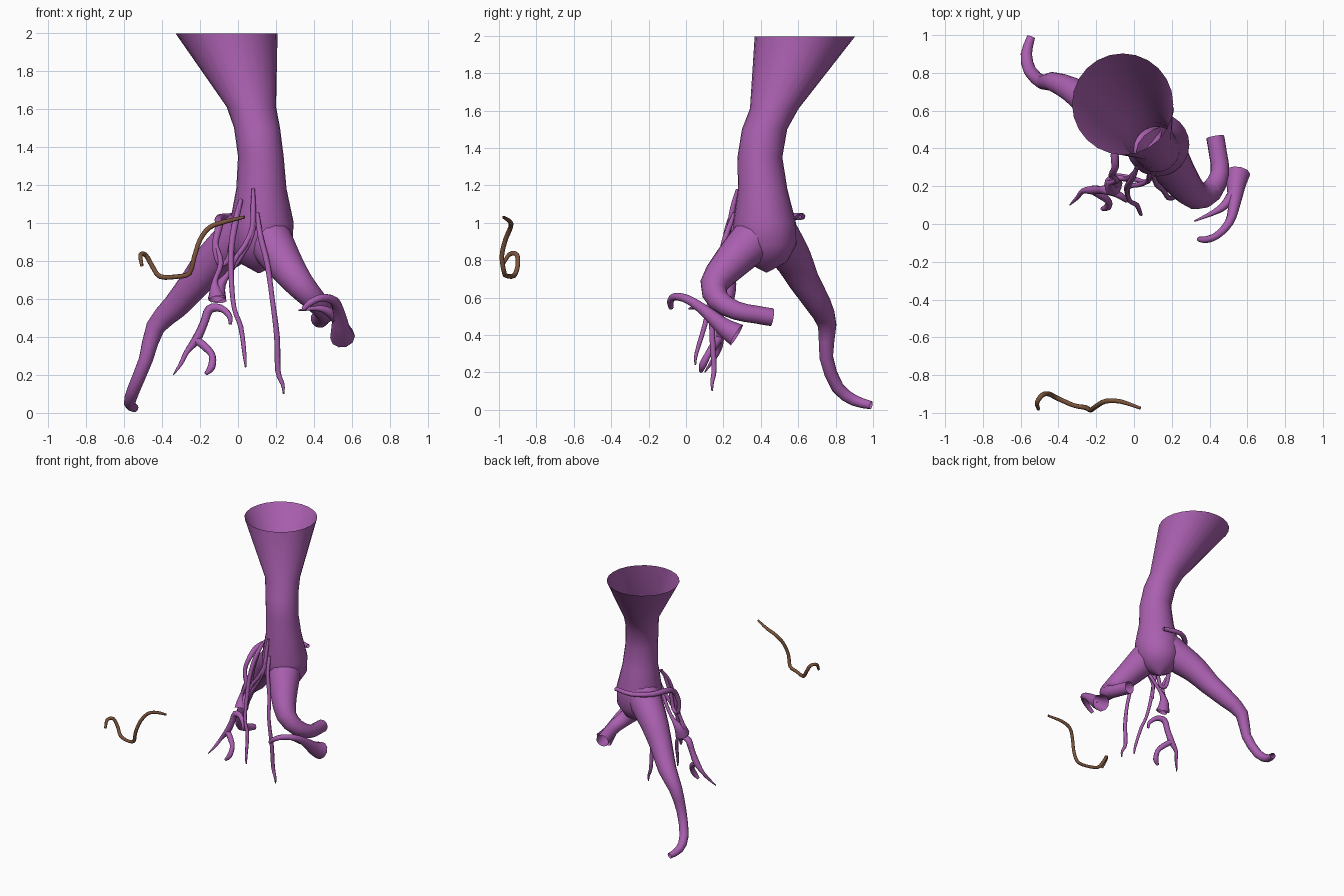
import bpy, bmesh
from math import cos, sin, tau, radians
from mathutils import Vector


def material(name, col):
    m = bpy.data.materials.new(name)
    m.diffuse_color = (*col, 1)
    return m


PURPLE = material("purple_bark", (0.40, 0.115, 0.43))
BROWN = material("brown_twig", (0.20, 0.09, 0.045))


def smooth_path(pts, n):
    # Catmull-Rom interpolation of (x, y, z, radius) points
    p = [Vector(q) for q in pts]
    p = [2 * p[0] - p[1]] + p + [2 * p[-1] - p[-2]]
    out = []
    for a, b, c, d in zip(p, p[1:], p[2:], p[3:]):
        for k in range(n):
            t = k / n
            out.append(0.5 * (2 * b + (c - a) * t + (2 * a - 5 * b + 4 * c - d) * t ** 2
                              + (3 * b - a - 3 * c + d) * t ** 3))
    return out + [p[-2]]


def tube(name, pts, sides=8, steps=3, level=False, mat=PURPLE):
    # open tube along a path; level=True keeps every ring horizontal
    path = smooth_path(pts, steps)
    pos = [q.to_3d() for q in path]
    bm = bmesh.new()
    rings, u = [], Vector((1, 0, 0.01))
    for i, q in enumerate(path):
        t = (pos[min(i + 1, len(pos) - 1)] - pos[max(i - 1, 0)]).normalized()
        if level:
            t = Vector((0, 0, 1))
        u = (u - t * u.dot(t)).normalized()
        v = t.cross(u)
        r = max(q[3], 0.002)
        rings.append([bm.verts.new(pos[i] + r * (cos(tau * k / sides) * u + sin(tau * k / sides) * v))
                      for k in range(sides)])
    for a, b in zip(rings, rings[1:]):
        for k in range(sides):
            j = (k + 1) % sides
            bm.faces.new((a[k], a[j], b[j], b[k]))
    me = bpy.data.meshes.new(name)
    bm.to_mesh(me)
    bm.free()
    me.materials.append(mat)
    ob = bpy.data.objects.new(name, me)
    bpy.context.collection.objects.link(ob)
    bpy.context.view_layer.objects.active = ob
    ob.select_set(True)
    bpy.ops.object.shade_smooth_by_angle(angle=radians(50))
    ob.select_set(False)
    return ob


# Flared hollow trunk
tube("trunk", [(.11, .43, .735, .005), (.115, .43, .79, .11), (.12, .425, .88, .165), (.125, .42, 1.0, .168),
               (.123, .41, 1.18, .132), (.12, .395, 1.35, .12), (.10, .42, 1.5, .121), (.07, .472, 1.61, .13),
               (-.06, .635, 1.995, .268)], 24, 1, True)

# Large roots
tube("left_root", [(.06, .46, .96, .13), (-.04, .52, .88, .115), (-.13, .575, .80, .10), (-.22, .63, .69, .083),
                   (-.33, .71, .56, .068), (-.435, .755, .45, .05), (-.485, .75, .28, .037),
                   (-.55, .81, .12, .034), (-.57, .90, .05, .03), (-.545, .99, .025, .022)], 14, 2)
tube("right_root", [(.13, .42, .97, .13), (.19, .32, .87, .115), (.255, .225, .77, .095), (.33, .15, .67, .075),
                    (.41, .175, .585, .06), (.455, .27, .53, .05), (.445, .37, .51, .048),
                    (.43, .46, .495, .048)], 14, 2)

# Loose forked root at the right
tube("right_branch", [(.55, .27, .40, .066), (.54, .20, .445, .05), (.53, .10, .53, .032), (.505, .01, .59, .024),
                      (.44, -.06, .605, .02), (.38, -.083, .58, .018), (.343, -.08, .545, .013)], 10)
tube("right_branch_fork", [(.53, .17, .48, .03), (.48, .10, .53, .024), (.42, .06, .55, .015),
                           (.32, .015, .54, .004)])

# Thin hanging roots at the front
tube("hanging_root_right", [(.10, .26, 1.05, .012), (.12, .21, .92, .015), (.155, .18, .78, .015),
                            (.18, .14, .60, .013), (.205, .14, .40, .015), (.21, .15, .22, .014),
                            (.235, .14, .15, .01), (.24, .14, .10, .004)])
tube("hanging_root_middle", [(.015, .30, 1.12, .012), (-.01, .24, 1.02, .017), (-.035, .20, .87, .016),
                             (-.035, .16, .70, .014), (-.02, .12, .55, .012), (.015, .10, .45, .013),
                             (.035, .055, .30, .01), (.04, .05, .24, .004)])
tube("upper_root", [(.08, .275, 1.18, .008), (.08, .25, 1.08, .014), (.075, .23, .97, .014),
                    (.035, .21, .88, .014), (-.02, .20, .80, .012), (-.04, .17, .70, .01)])
tube("side_root", [(.09, .24, 1.0, .01), (.06, .22, .90, .013), (0, .24, .80, .013),
                   (-.06, .25, .72, .015), (-.10, .235, .66, .035), (-.11, .21, .595, .05)])
tube("wrapping_root", [(.21, .60, 1.03, .016), (.06, .62, 1.035, .018), (-.06, .53, 1.03, .02),
                       (-.10, .40, 1.02, .022), (-.10, .30, .98, .02), (-.12, .26, .88, .016),
                       (-.10, .25, .79, .015), (-.055, .24, .80, .014), (-.03, .24, .92, .014),
                       (0, .27, 1.06, .012)])
tube("flared_root", [(-.12, .26, .90, .01), (-.09, .23, .79, .014), (-.12, .22, .70, .014),
                     (-.12, .21, .65, .03), (-.11, .19, .60, .045)])

# Forked small root below them
tube("small_fork", [(-.04, .12, .465, .008), (-.045, .13, .51, .015), (-.09, .16, .55, .02), (-.15, .18, .545, .024),
                    (-.18, .18, .47, .022), (-.22, .18, .385, .024), (-.27, .175, .32, .014),
                    (-.30, .14, .26, .011), (-.34, .10, .20, .003)])
tube("small_fork_tip", [(-.22, .18, .385, .022), (-.17, .15, .345, .022), (-.135, .12, .30, .018),
                        (-.14, .09, .24, .02), (-.17, .08, .205, .01)])

# Separate brown twig lying far in front
tube("brown_twig", [(.035, -.975, 1.03, .008), (-.07, -.94, 1.005, .012), (-.15, -.938, .975, .013),
                    (-.20, -.965, .91, .013), (-.23, -.985, .82, .013), (-.255, -.972, .735, .013),
                    (-.32, -.96, .717, .012), (-.41, -.92, .717, .013), (-.45, -.90, .77, .013),
                    (-.485, -.905, .83, .013), (-.513, -.945, .83, .012), (-.506, -.98, .775, .009)],
     8, 3, False, BROWN)
